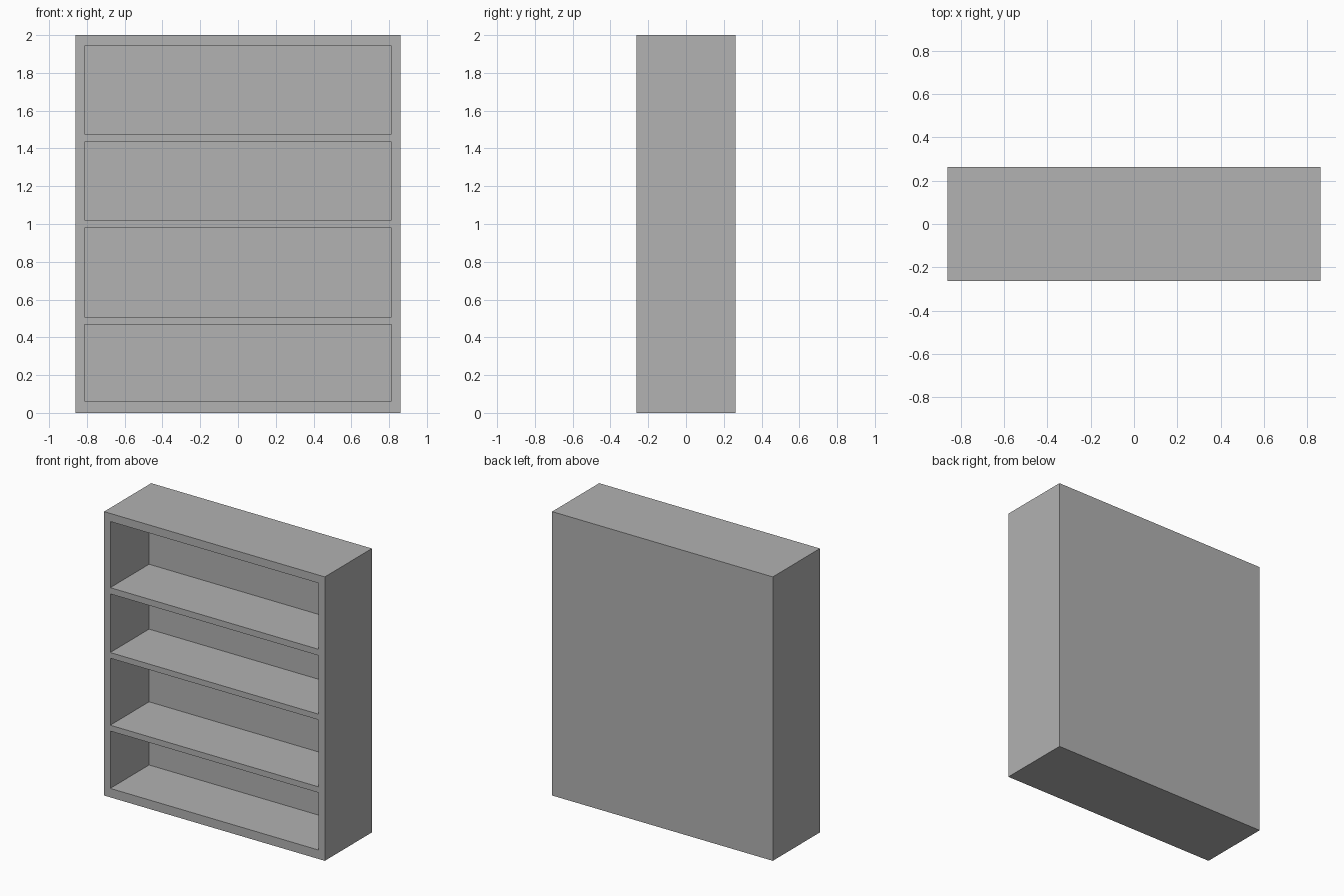
import bpy

cube = bpy.data.objects.get("Cube")
if cube:
    bpy.data.objects.remove(cube, do_unlink=True)

# Single plain grey finish
grey = bpy.data.materials.new("plain_grey")
grey.use_nodes = True
colour = (0.445, 0.445, 0.445, 1)
grey.diffuse_color = colour
grey.node_tree.nodes["Principled BSDF"].inputs["Base Color"].default_value = colour


def box(name, x, y, z):
    """Box spanning the given (low, high) ranges."""
    spans = (x, y, z)
    bpy.ops.mesh.primitive_cube_add(size=1, location=[(a + b) / 2 for a, b in spans])
    obj = bpy.context.object
    obj.name = name
    obj.scale = [b - a for a, b in spans]
    bpy.ops.object.transform_apply(location=False, rotation=False, scale=True)
    obj.data.materials.append(grey)
    return obj


HALF_W, HALF_D, HEIGHT = 0.86, 0.262, 2.0
INNER_W, BACK_Y = 0.812, 0.17
openings = [(0.063, 0.467), (0.508, 0.98), (1.02, 1.433), (1.477, 1.943)]

# Solid carcass, hollowed from the front by one cutter per compartment
bookcase = box("bookcase", (-HALF_W, HALF_W), (-HALF_D, HALF_D), (0, HEIGHT))
for i, z_range in enumerate(openings):
    cutter = box(f"compartment_cutter_{i + 1}", (-INNER_W, INNER_W),
                 (-HALF_D - 0.1, BACK_Y), z_range)
    cut = bookcase.modifiers.new(f"compartment_{i + 1}", "BOOLEAN")
    cut.operation = "DIFFERENCE"
    cut.solver = "EXACT"
    cut.object = cutter
    bpy.context.view_layer.objects.active = bookcase
    bpy.ops.object.modifier_apply(modifier=cut.name)
    bpy.data.objects.remove(cutter, do_unlink=True)
